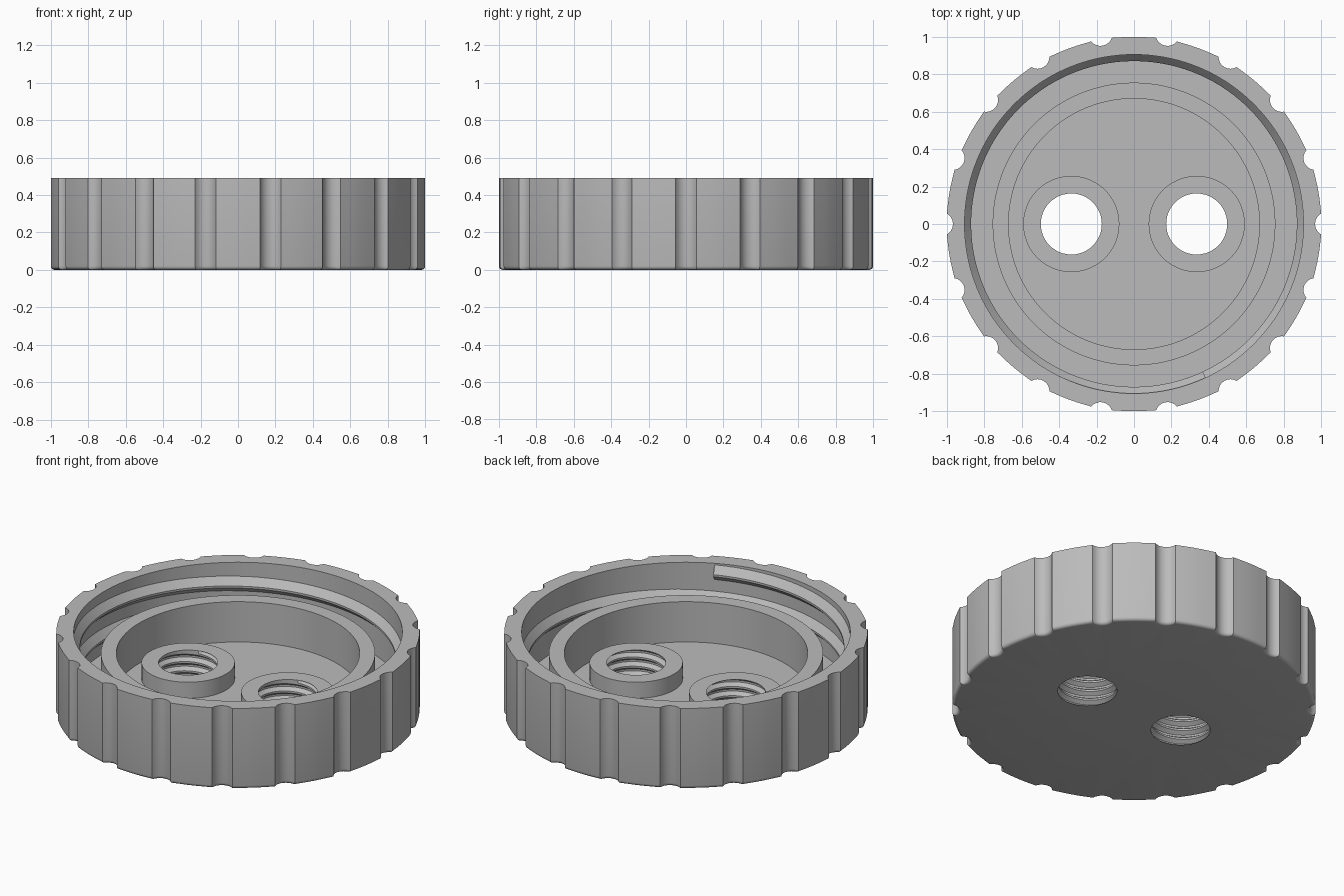
import bpy, bmesh
from math import sin, cos, tau, pi, radians, asin, sqrt, atan2
from mathutils import Vector

if "Cube" in bpy.data.objects:
    bpy.data.objects.remove(bpy.data.objects["Cube"])

HEIGHT, FLOOR = 0.49, 0.115
WALL_R, RING_OUT, RING_IN, RING_TOP = 0.905, 0.755, 0.67, 0.36
BOSS_X, BOSS_R, BOSS_TOP, HOLE_R = 0.335, 0.257, 0.213, 0.163
FILLET, GRIPS, SEG = 0.02, 18, 48

grey = bpy.data.materials.new("plain grey")
grey.use_nodes = True
colour = (0.5, 0.5, 0.5, 1)
grey.diffuse_color = colour
grey.node_tree.nodes["Principled BSDF"].inputs["Base Color"].default_value = colour


def finish(bm, name):
    bmesh.ops.remove_doubles(bm, verts=bm.verts, dist=1e-5)
    bmesh.ops.recalc_face_normals(bm, faces=bm.faces)
    mesh = bpy.data.meshes.new(name)
    bm.to_mesh(mesh)
    bm.free()
    mesh.materials.append(grey)
    ob = bpy.data.objects.new(name, mesh)
    bpy.context.collection.objects.link(ob)
    bpy.ops.object.select_all(action='DESELECT')
    ob.select_set(True)
    bpy.context.view_layer.objects.active = ob
    bpy.ops.object.shade_smooth_by_angle(angle=radians(30))


def circle(r, n, cx=0.0):
    return [(cx + r * cos(tau * i / n), r * sin(tau * i / n)) for i in range(n)]


def scalloped_outline():
    # round outline with evenly spaced grip flutes
    depth, half = 0.033, 0.056
    flute_r = (half ** 2 + depth ** 2) / (2 * depth)
    centre = 1 - depth + flute_r
    spread = asin(half / flute_r)
    gap = asin(half)
    pts = []
    for g in range(GRIPS):
        a = tau * g / GRIPS
        for i in range(9):
            t = spread * (i / 4 - 1)
            x, y = centre - flute_r * cos(t), flute_r * sin(t)
            r, b = sqrt(x * x + y * y), a + atan2(y, x)
            pts.append((r * cos(b), r * sin(b)))
        for i in range(1, 6):
            b = a + gap + (tau / GRIPS - 2 * gap) * i / 6
            pts.append((cos(b), sin(b)))
    return pts


def loop(bm, pts, z, scale=1.0):
    return [bm.verts.new((x * scale, y * scale, z)) for x, y in pts]


def bridge(bm, a, b):
    n = len(a)
    for i in range(n):
        j = (i + 1) % n
        bm.faces.new((a[i], a[j], b[j], b[i]))


def skin(bm, loops):
    for a, b in zip(loops, loops[1:]):
        bridge(bm, a, b)


def fill(bm, loops, up):
    # flat face bounded by an outer loop and holes
    edges = []
    for lp in loops:
        for i in range(len(lp)):
            pair = (lp[i], lp[(i + 1) % len(lp)])
            edges.append(bm.edges.get(pair) or bm.edges.new(pair))
    bmesh.ops.triangle_fill(bm, use_beauty=True, use_dissolve=False,
                            edges=edges, normal=Vector((0, 0, up)))


def threaded_hole(bm, cx):
    # helical rows, clamped flush at the hole's two mouths
    pitch, root = 0.056, 0.187
    profile = [(0.0, HOLE_R), (0.2, HOLE_R), (0.5, root), (0.7, root)]
    n = len(profile)
    turns = int(BOSS_TOP / pitch) + 2
    columns = []
    for i in range(SEG + 1):
        a = tau * i / SEG
        col = []
        for k in range(-2 * n, turns * n):
            f, r = profile[k % n]
            z = pitch * (k // n + f + i / SEG)
            if z <= 0.001 or z >= BOSS_TOP - 0.001:
                r, z = HOLE_R, (0 if z <= 0.001 else BOSS_TOP)
            col.append(bm.verts.new((cx + r * cos(a), r * sin(a), z)))
        columns.append(col)
    for a, b in zip(columns, columns[1:]):
        for k in range(len(a) - 1):
            if a[k].co.z != a[k + 1].co.z or b[k].co.z != b[k + 1].co.z:
                bm.faces.new((a[k], b[k], b[k + 1], a[k + 1]))


# cap body: fluted outside, round inside, gasket ring and two bosses
bm = bmesh.new()
outline = scalloped_outline()
outer = []
for i in range(5):
    t = pi / 2 * i / 4
    outer.append(loop(bm, outline, FILLET * (1 - sin(t)), 1 - FILLET * (1 - cos(t))))
outer.reverse()
outer = []
bm.clear()
for i in range(5):
    t = pi / 2 * i / 4
    outer.append(loop(bm, outline, FILLET * (1 - cos(t)), 1 - FILLET * (1 - sin(t))))
outer.append(loop(bm, outline, HEIGHT))
skin(bm, outer)

inner = [loop(bm, circle(r, 144), z) for r, z in (
    (WALL_R, HEIGHT), (WALL_R, FLOOR), (RING_OUT, FLOOR),
    (RING_OUT, RING_TOP), (RING_IN, RING_TOP), (RING_IN, FLOOR))]
skin(bm, inner)
fill(bm, [outer[-1], inner[0]], 1)

boss_feet, hole_mouths = [], []
for cx in (-BOSS_X, BOSS_X):
    boss = [loop(bm, circle(r, SEG, cx), z) for r, z in (
        (BOSS_R, FLOOR), (BOSS_R, BOSS_TOP), (HOLE_R, BOSS_TOP))]
    skin(bm, boss)
    boss_feet.append(boss[0])
    hole_mouths.append(loop(bm, circle(HOLE_R, SEG, cx), 0))
fill(bm, [inner[-1]] + boss_feet, 1)
fill(bm, [outer[0]] + hole_mouths, -1)
for cx in (-BOSS_X, BOSS_X):
    threaded_hole(bm, cx)
finish(bm, "cap_body")

# large screw thread running down the inside of the wall
bm = bmesh.new()
section = [(0.91, 0), (0.87, -0.05), (0.87, -0.062), (0.91, -0.1)]
steps, turns, pitch = 200, 1.55, 0.16
rows = []
for i in range(steps + 1):
    t = turns * i / steps
    a = radians(-65) - tau * t
    rows.append([bm.verts.new((r * cos(a), r * sin(a), HEIGHT - 0.003 + dz - pitch * t))
                 for r, dz in section])
skin(bm, rows)
bm.faces.new(rows[0])
bm.faces.new(rows[-1])
finish(bm, "wall_thread")
